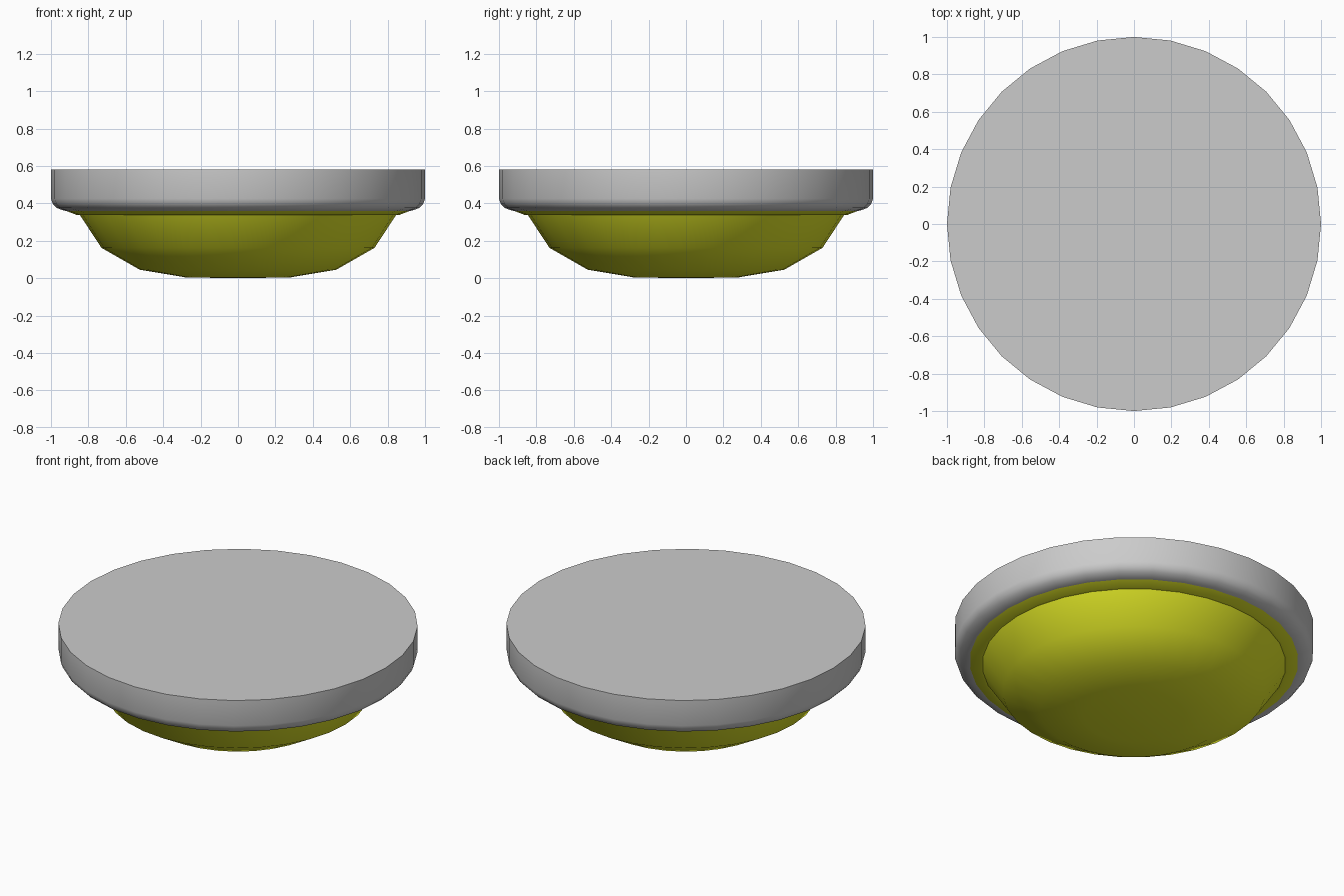
import bpy, bmesh, math

if "Cube" in bpy.data.objects:
    bpy.data.objects.remove(bpy.data.objects["Cube"])

SIDES = 32


def lathe(name, profile, angle):
    """Revolve an (r, z) profile around z; r = 0 becomes a pole."""
    bm = bmesh.new()
    rings = []
    for r, z in profile:
        if r == 0:
            rings.append([bm.verts.new((0, 0, z))] * SIDES)
        else:
            rings.append([bm.verts.new((r * math.cos(2 * math.pi * i / SIDES),
                                        r * math.sin(2 * math.pi * i / SIDES), z))
                          for i in range(SIDES)])
    for a, b in zip(rings, rings[1:]):
        for i in range(SIDES):
            j = (i + 1) % SIDES
            bm.faces.new(list(dict.fromkeys((a[i], a[j], b[j], b[i]))))
    bmesh.ops.recalc_face_normals(bm, faces=bm.faces[:])
    mesh = bpy.data.meshes.new(name)
    bm.to_mesh(mesh)
    bm.free()
    obj = bpy.data.objects.new(name, mesh)
    bpy.context.collection.objects.link(obj)
    bpy.ops.object.select_all(action='DESELECT')
    obj.select_set(True)
    bpy.context.view_layer.objects.active = obj
    bpy.ops.object.shade_smooth_by_angle(angle=math.radians(angle))
    return obj


# Grey ceiling mount with rounded lower edge
lathe("ceiling_mount", [(0, 0.58), (1, 0.58), (1, 0.425), (0.99, 0.397),
                        (0.97, 0.376), (0.94, 0.364), (0.915, 0.358),
                        (0, 0.358)], 40)

# Yellow-green glass dome with a narrow sloped rim
dome = lathe("glass_dome", [(0, 0.36), (0.915, 0.358), (0.86, 0.337),
                            (0.845, 0.337), (0.73, 0.162), (0.525, 0.045),
                            (0.28, 0.004), (0, 0)], 35)
mat = bpy.data.materials.new("yellow_glass")
mat.diffuse_color = (0.75, 0.8, 0.02, 1)
mat.use_nodes = True
mat.node_tree.nodes["Principled BSDF"].inputs["Base Color"].default_value = mat.diffuse_color
dome.data.materials.append(mat)
